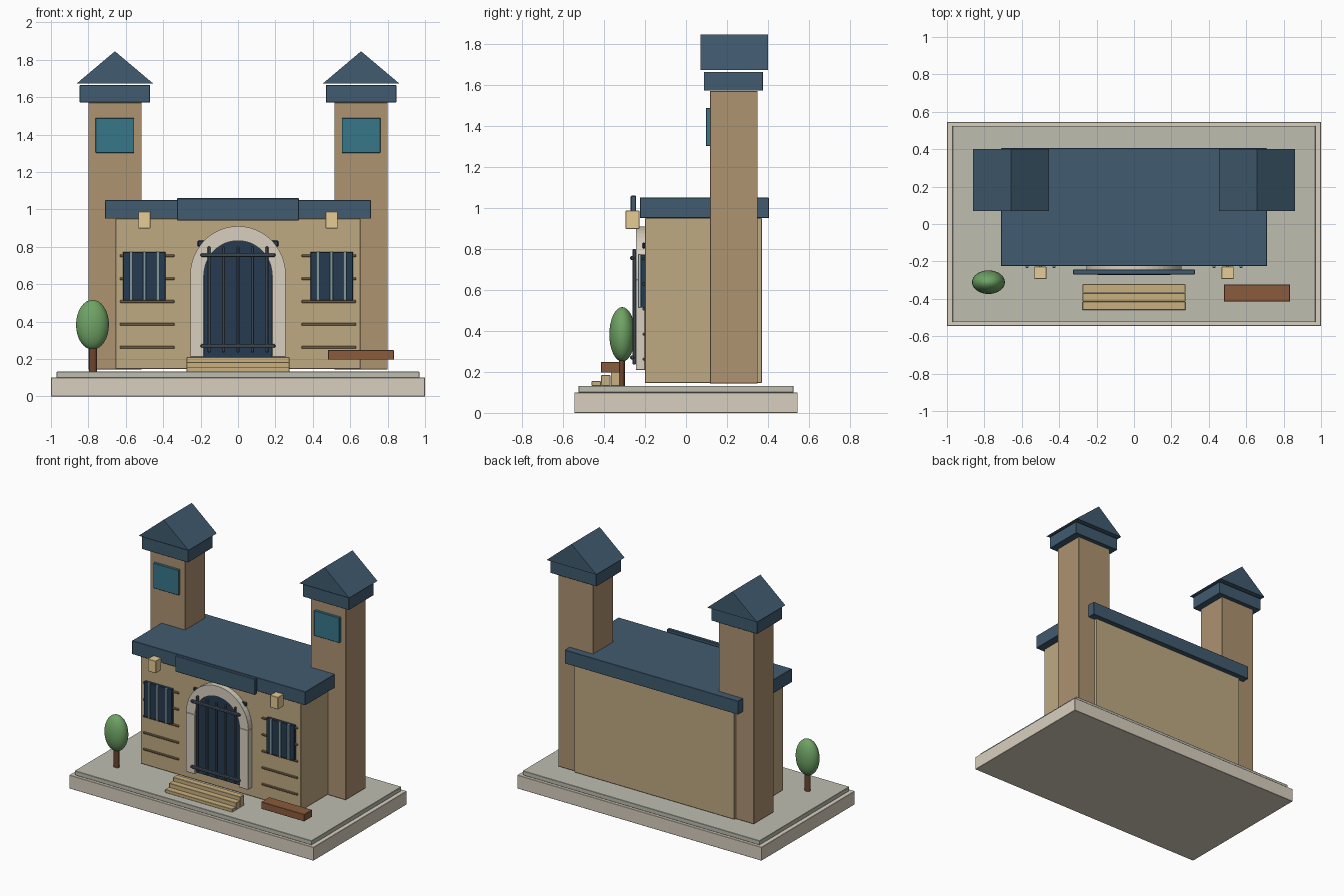
import bpy, bmesh, math

if "Cube" in bpy.data.objects:
    bpy.data.objects.remove(bpy.data.objects["Cube"])


def material(name, hexa):
    def lin(c):
        c /= 255
        return c / 12.92 if c <= 0.04045 else ((c + 0.055) / 1.055) ** 2.4
    m = bpy.data.materials.new(name)
    m.diffuse_color = [lin(int(hexa[i:i + 2], 16)) for i in (0, 2, 4)] + [1]
    m.use_nodes = True
    m.node_tree.nodes["Principled BSDF"].inputs["Base Color"].default_value = m.diffuse_color
    return m


STONE = material("pale_stone", "D8CFBF")
PAVING = material("paving", "BDBDB0")
WALL = material("sand_wall", "BFAA82")
TOWER = material("tower_stone", "AE9371")
ROOF = material("slate_blue", "415B70")
DARK = material("dark_navy", "253B50")
TEAL = material("teal_glass", "37778A")
IRON = material("iron", "4F5A68")
PALE_BAR = material("pale_bar", "A5C3C8")
LINE = material("wall_line", "8A7250")
LAMP = material("lamp", "E5CC95")
STEP = material("step_stone", "C9B180")
WOOD = material("bench_wood", "8A5B3C")
BARK = material("bark", "6B452E")
LEAF = material("leaf", "6FA365")


def finish(name, bm, mat):
    bmesh.ops.recalc_face_normals(bm, faces=bm.faces)
    me = bpy.data.meshes.new(name)
    bm.to_mesh(me)
    bm.free()
    me.materials.append(mat)
    ob = bpy.data.objects.new(name, me)
    bpy.context.collection.objects.link(ob)
    return ob


def box(name, x, y, z, mat, bevel=0.002):
    bm = bmesh.new()
    bmesh.ops.create_cube(bm, size=1)
    for v in bm.verts:
        v.co = [(a[0] + a[1]) / 2 + c * (a[1] - a[0]) for a, c in zip((x, y, z), v.co)]
    if bevel:
        bmesh.ops.bevel(bm, geom=bm.edges[:], offset=bevel, segments=1, affect='EDGES')
    return finish(name, bm, mat)


def prism(name, pts, y0, y1, mat):
    # xz outline extruded along y
    bm = bmesh.new()
    f = bm.faces.new([bm.verts.new((px, y0, pz)) for px, pz in pts])
    ext = bmesh.ops.extrude_face_region(bm, geom=[f])["geom"]
    for v in ext:
        if isinstance(v, bmesh.types.BMVert):
            v.co.y = y1
    return finish(name, bm, mat)


def arc(r, cz, n=24, rz=None):
    rz = rz or r
    return [(r * math.cos(math.pi * i / n), cz + rz * math.sin(math.pi * i / n)) for i in range(n + 1)]


def span(s, a, b):
    return tuple(sorted((s * a, s * b)))


# Base
box("base_slab", (-1, 1), (-.545, .545), (0, .1), STONE)
box("paving_slab", (-.97, .97), (-.525, .525), (.1, .132), PAVING)

# Main hall and roof
box("main_hall", (-.655, .655), (-.2, .37), (.146, .95), WALL)
box("main_roof", (-.71, .71), (-.225, .405), (.95, 1.05), ROOF)
box("roof_fascia", (-.327, .327), (-.27, -.243), (.94, 1.06), ROOF, .004)

# Doorway
SPRING = .65
prism("door_panel", [(-.19, .21), (.19, .21)] + arc(.19, SPRING), -.216, -.199, DARK)
prism("door_arch", arc(.255, SPRING, rz=.26) + arc(.182, SPRING)[::-1], -.243, -.2, STONE)
box("door_lintel_rod", (-.217, .217), (-.213, -.199), (.802, .832), DARK, .005)
for i in range(5):
    x = -.155 + i * .0775
    box("gate_bar", (x - .008, x + .008), (-.26, -.244), (.235, .80), IRON, .004)
for z in (.27, .755):
    box("gate_rail", (-.2, .2), (-.272, -.252), (z - .01, z + .01), IRON, .005)

# Mirrored parts
for s in (-1, 1):
    side = "left" if s < 0 else "right"
    box(side + "_door_jamb", span(s, .182, .255), (-.245, -.2), (.21, SPRING), STONE)

    # Tower with cap, gable and window
    box(side + "_tower", span(s, .515, .80), (.117, .35), (.143, 1.57), TOWER)
    box(side + "_tower_cap", span(s, .47, .847), (.087, .376), (1.572, 1.664), ROOF)
    prism(side + "_tower_gable", [(s * .454, 1.673), (s * .862, 1.673), (s * .658, 1.845)],
          .07, .4, ROOF)
    box(side + "_tower_window", span(s, .555, .762), (.097, .118), (1.302, 1.488), TEAL)

    # Barred window
    box(side + "_window", span(s, .387, .615), (-.222, -.199), (.513, .772), DARK)
    for x in (.428, .501, .573):
        box(side + "_window_bar", span(s, x - .008, x + .008), (-.234, -.22), (.512, .775),
            PALE_BAR, .003)

    # Wall joints
    for i in range(5):
        z = .262 + i * .1225
        box(side + "_wall_joint", span(s, .34, .632), (-.211, -.199), (z - .007, z + .007), LINE, .003)

    box(side + "_lamp", span(s, .468, .533), (-.294, -.228), (.898, .988), LAMP)

# Steps
for i, top in enumerate((.155, .184, .21)):
    y = -.46 + i * .0465
    box("step", (-.275, .275), (y, y + .045), (.131, top), STEP)

# Bench
box("bench", (.481, .833), (-.415, -.323), (.196, .248), WOOD)

# Tree
bm = bmesh.new()
bmesh.ops.create_cone(bm, cap_ends=True, segments=16, radius1=.021, radius2=.021, depth=.16)
trunk = finish("tree_trunk", bm, BARK)
trunk.location = (-.776, -.313, .21)
trunk.scale = (1, .7, 1)
bm = bmesh.new()
bmesh.ops.create_uvsphere(bm, u_segments=32, v_segments=16, radius=1)
crown = finish("tree_crown", bm, LEAF)
crown.location = (-.778, -.311, .383)
crown.scale = (.088, .063, .133)
for ob in (trunk, crown):
    bpy.ops.object.select_all(action='DESELECT')
    ob.select_set(True)
    bpy.context.view_layer.objects.active = ob
    bpy.ops.object.shade_smooth_by_angle()
